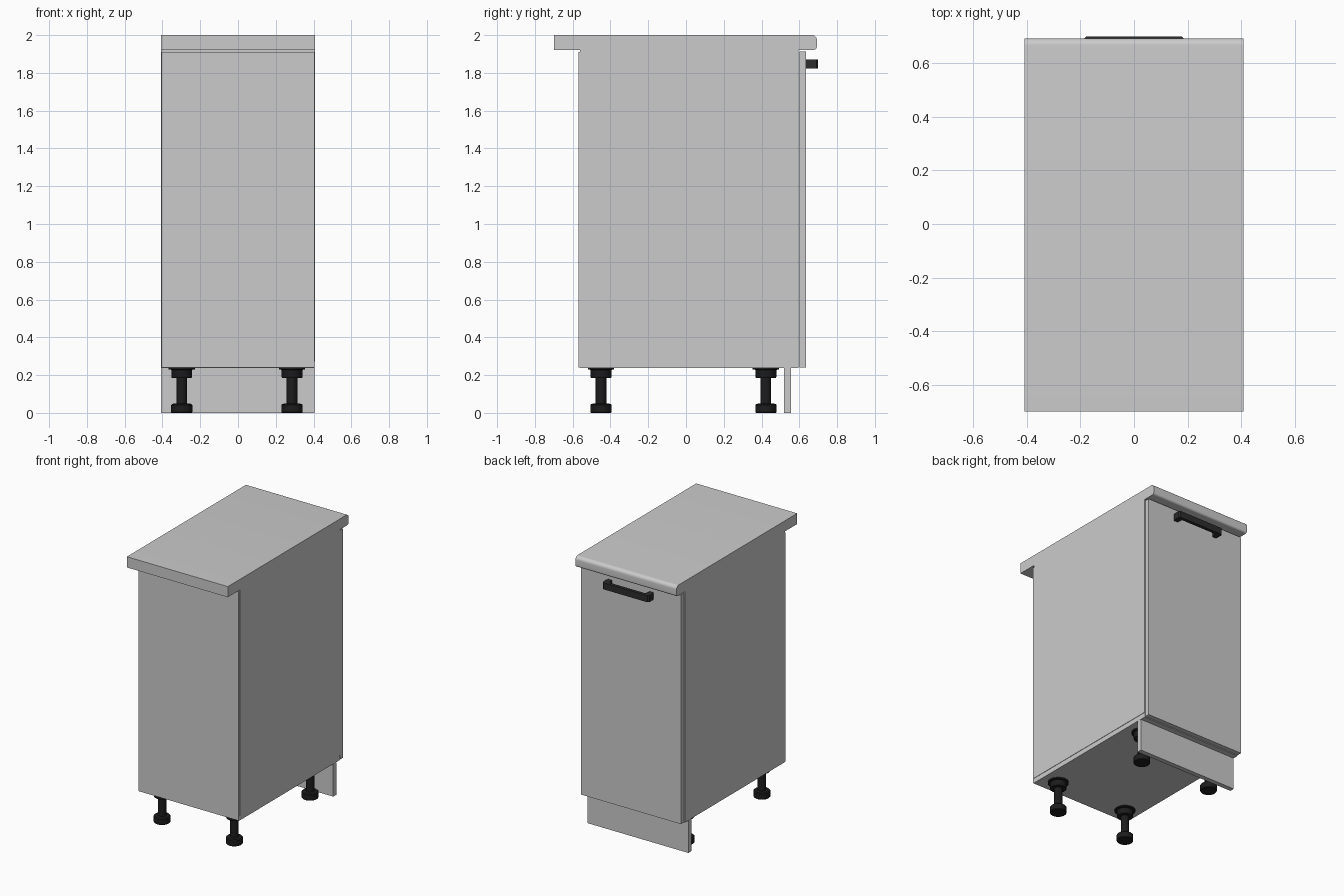
import bpy, bmesh
from math import sin, cos, pi

if "Cube" in bpy.data.objects:
    bpy.data.objects.remove(bpy.data.objects["Cube"])


def material(name, v):
    m = bpy.data.materials.new(name)
    m.diffuse_color = (v, v, v, 1)
    m.use_nodes = True
    m.node_tree.nodes["Principled BSDF"].inputs["Base Color"].default_value = m.diffuse_color
    return m


def finish(name, bm, mat=None):
    bmesh.ops.recalc_face_normals(bm, faces=bm.faces)
    me = bpy.data.meshes.new(name)
    bm.to_mesh(me)
    bm.free()
    ob = bpy.data.objects.new(name, me)
    bpy.context.collection.objects.link(ob)
    if mat:
        me.materials.append(mat)
    return ob


def smooth(ob):
    bpy.ops.object.select_all(action='DESELECT')
    ob.select_set(True)
    bpy.context.view_layer.objects.active = ob
    bpy.ops.object.shade_smooth_by_angle()


def box(name, x, y, z, mat=None):
    bm = bmesh.new()
    bmesh.ops.create_cube(bm, size=1)
    for v in bm.verts:
        v.co = [(a + b) / 2 + c * (b - a) for c, (a, b) in zip(v.co, (x, y, z))]
    return finish(name, bm, mat)


def prism(name, pts, vec, mat=None):
    # extrude a closed outline along a vector
    bm = bmesh.new()
    face = bm.faces.new([bm.verts.new(p) for p in pts])
    top = bmesh.ops.extrude_face_region(bm, geom=[face])['geom']
    bmesh.ops.translate(bm, vec=vec, verts=[g for g in top if isinstance(g, bmesh.types.BMVert)])
    return finish(name, bm, mat)


def lathe(name, profile, loc, mat, n=32):
    bm = bmesh.new()
    rings = [[bm.verts.new((loc[0] + r * cos(2 * pi * i / n), loc[1] + r * sin(2 * pi * i / n), z))
              for i in range(n)] for r, z in profile]
    for a, b in zip(rings, rings[1:]):
        for i in range(n):
            j = (i + 1) % n
            bm.faces.new((a[i], a[j], b[j], b[i]))
    bm.faces.new(rings[0])
    bm.faces.new(rings[-1])
    smooth(finish(name, bm, mat))


black = material('black_plastic', 0.012)
dark = material('dark_metal', 0.025)
W, T = 0.408, 0.035

# Worktop with a rounded edge above the door
R, Y1, Z0, Z1 = 0.026, 0.693, 1.922, 2.0
outline = [(-W, -0.70, Z1), (-W, -0.70, Z0)]
for cz, start, r in ((Z0, -pi / 2, 0.016), (Z1, 0, R)):
    mid = cz + r if cz == Z0 else cz - r
    outline += [(-W, Y1 - r + r * cos(start + pi / 2 * i / 8), mid + r * sin(start + pi / 2 * i / 8))
                for i in range(9)]
smooth(prism('worktop', outline, (2 * W, 0, 0)))

# Carcass: sides standing on the bottom panel, top rails, thin back
box('bottom_panel', (-W, W - 0.003), (-0.56, 0.595), (0.238, 0.238 + T))
for s, side in ((-1, 'left'), (1, 'right')):
    box(side + '_panel', sorted((s * W, s * (W - T))), (-0.56, 0.595), (0.238 + T, Z0))
for name, y0 in (('rear_rail', -0.56), ('door_side_rail', 0.395)):
    box(name, (-W + T, W - T), (y0, y0 + 0.2), (Z0 - T, Z0))
box('back_panel', (-W + 0.003, W - 0.003), (-0.57, -0.561), (0.24, 1.91))

# Door and plinth
box('door', (-W + 0.004, W - 0.004), (0.6, 0.635), (0.24, 1.912))
box('plinth', (-W, W - 0.003), (0.52, 0.555), (0, 0.237))

# Bar handle: U-shaped outline with chamfered ends
half = [(0.153, 0.635), (0.183, 0.635), (0.188, 0.66), (0.188, 0.69), (0.178, 0.70)]
inner = [(0.145, 0.676)]
right = inner + half
pts = right + [(-x, y) for x, y in reversed(right)]
prism('handle', [(x, y, 1.824) for x, y in pts], (0, 0, 0.048), dark)

# Adjustable legs
leg = [(0.053, 0), (0.056, 0.004), (0.056, 0.042), (0.05, 0.048), (0.028, 0.05), (0.028, 0.186),
       (0.053, 0.186), (0.055, 0.19), (0.055, 0.228), (0.07, 0.23), (0.07, 0.239)]
for yn, y in (('rear', -0.45), ('door_side', 0.423)):
    for xn, x in (('left', -0.298), ('right', 0.286)):
        lathe(f'{yn}_{xn}_leg', leg, (x, y), black)
